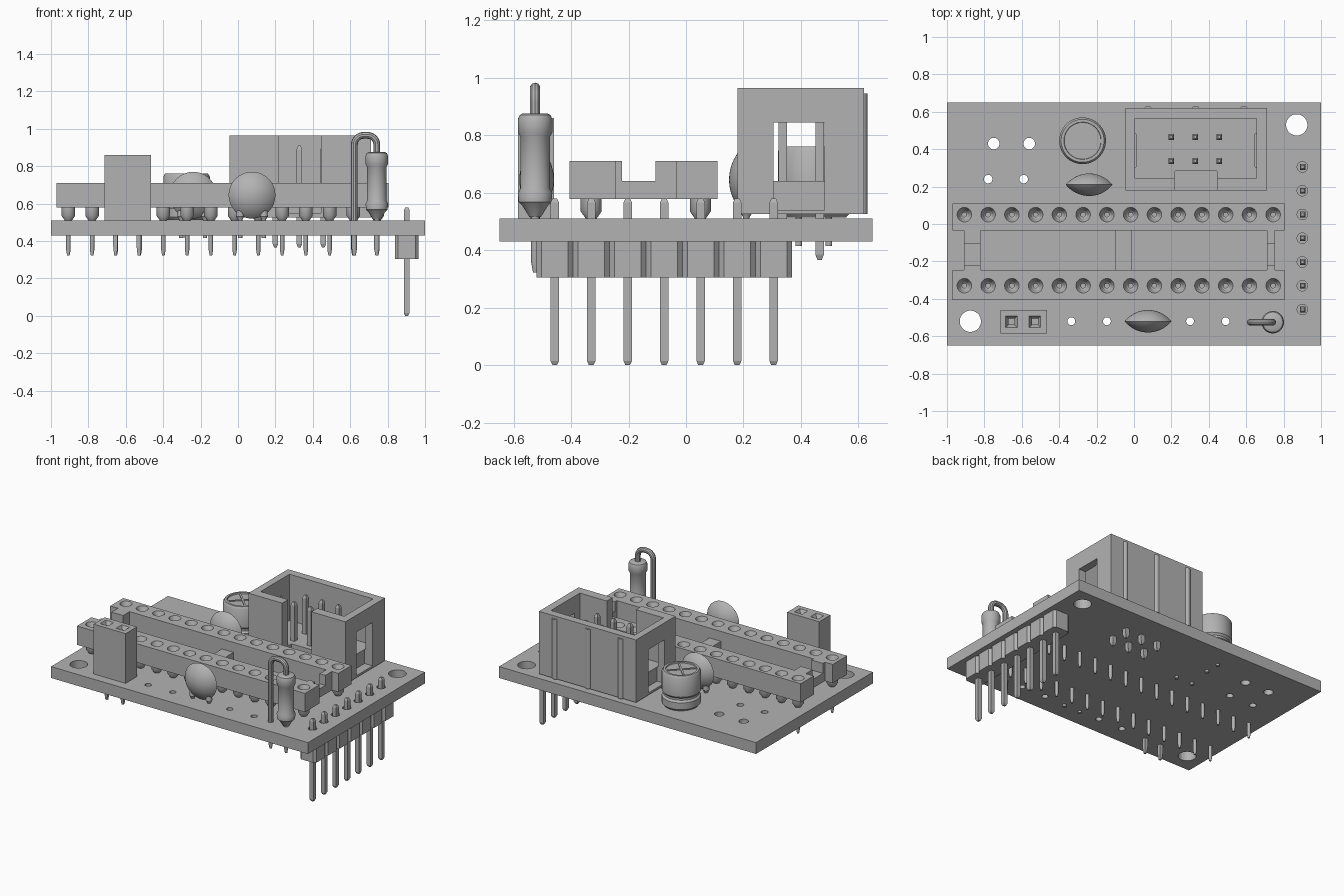
import bpy, bmesh
from math import sin, cos, pi, sqrt, radians
from mathutils import Matrix, Vector

if "Cube" in bpy.data.objects:
    bpy.data.objects.remove(bpy.data.objects["Cube"], do_unlink=True)

grey = bpy.data.materials.new("plain grey")
grey.use_nodes = True
COLOR = (0.45, 0.45, 0.45, 1)
grey.diffuse_color = COLOR
grey.node_tree.nodes["Principled BSDF"].inputs["Base Color"].default_value = COLOR


def add_box(bm, x0, x1, y0, y1, z0, z1):
    m = Matrix.Translation(((x0 + x1) / 2, (y0 + y1) / 2, (z0 + z1) / 2))
    m = m @ Matrix.Diagonal((x1 - x0, y1 - y0, z1 - z0, 1))
    bmesh.ops.create_cube(bm, size=1, matrix=m)


def add_lathe(bm, profile, x=0, y=0, n=20, turn=None):
    """Turned solid from (radius, z) pairs, bottom to top; n=4 gives a square pin."""
    k = sqrt(2) if n == 4 else 1
    off = pi / n
    rings = []
    for r, z in profile:
        ring = []
        for i in range(n):
            a = 2 * pi * i / n + off
            p = Vector((r * k * cos(a), r * k * sin(a), z))
            if turn:
                p = turn @ p
            ring.append(bm.verts.new((p.x + x, p.y + y, p.z)))
        rings.append(ring)
    for a, b in zip(rings, rings[1:]):
        for i in range(n):
            j = (i + 1) % n
            bm.faces.new((a[i], a[j], b[j], b[i]))
    bm.faces.new(rings[0][::-1])
    bm.faces.new(rings[-1])


def finish(name, bm, smooth=False):
    bmesh.ops.recalc_face_normals(bm, faces=bm.faces[:])
    me = bpy.data.meshes.new(name)
    bm.to_mesh(me)
    bm.free()
    me.materials.append(grey)
    ob = bpy.data.objects.new(name, me)
    bpy.context.collection.objects.link(ob)
    if smooth:
        bpy.ops.object.select_all(action='DESELECT')
        ob.select_set(True)
        bpy.context.view_layer.objects.active = ob
        bpy.ops.object.shade_smooth_by_angle(angle=radians(35))
    return ob


def bake(ob):
    dg = bpy.context.evaluated_depsgraph_get()
    return bpy.data.meshes.new_from_object(ob.evaluated_get(dg))


def cut(ob, bm):
    cutter = finish("cutter", bm)
    cutter.hide_render = True
    mod = ob.modifiers.new("cut", 'BOOLEAN')
    mod.operation, mod.solver, mod.object = 'DIFFERENCE', 'EXACT', cutter
    me = bake(ob)
    ob.modifiers.clear()
    ob.data = me
    bpy.data.objects.remove(cutter, do_unlink=True)


def boxes(name, *dims):
    bm = bmesh.new()
    for d in dims:
        add_box(bm, *d)
    return finish(name, bm) if name else bm


PITCH = 0.127
socket_x = [-0.907 + PITCH * i for i in range(14)]
edge_y = [-0.457 + PITCH * i for i in range(7)]
rows = (0.05, -0.33)

# Circuit board with mounting, component and pin holes
board = boxes("circuit_board", (-1, 1, -0.65, 0.65, 0.43, 0.51))
holes = [(0.87, 0.53, 0.057), (-0.875, -0.52, 0.057)]
holes += [(x, 0.43, 0.031) for x in (-0.75, -0.56)]
holes += [(x, 0.24, 0.023) for x in (-0.78, -0.59)]
holes += [(x, -0.52, 0.021) for x in (-0.335, -0.145, 0.30, 0.49)]
holes += [(0.9, y, 0.028) for y in edge_y]
bm = bmesh.new()
for x, y, r in holes:
    add_lathe(bm, [(r, 0.4), (r, 0.55)], x, y, 24)
cut(board, bm)

# Chip socket: two rails with funnel holes, stand-offs and pins
for row, label in zip(rows, ("back", "front")):
    rail = boxes("socket_rail_" + label,
                 (-0.97, 0.805, row - 0.075 + (0 if row < 0 else -0.01),
                  row + 0.06 + (0.025 if row < 0 else 0), 0.578, 0.71))
    bm = bmesh.new()
    for x in socket_x:
        add_lathe(bm, [(0.012, 0.6), (0.012, 0.66), (0.022, 0.67), (0.04, 0.712)], x, row)
    cut(rail, bm)
    bm = bmesh.new()
    for x in socket_x:
        add_lathe(bm, [(0.02, 0.511), (0.037, 0.535), (0.037, 0.58)], x, row)
        add_lathe(bm, [(0.007, 0.323), (0.012, 0.35), (0.012, 0.53)], x, row, 12)
    finish("socket_pins_" + label, bm, True)

# Cross bars of the socket, with full-height shoulders at both ends
bars = [(a, b, -0.25, -0.03, 0.578, 0.64) for a, b in ((-0.91, -0.82), (-0.1, -0.01), (0.71, 0.755))]
shoulders = [(a, b, c, d, 0.578, 0.71) for a, b in ((-0.91, -0.82), (0.71, 0.755))
             for c, d in ((-0.107, -0.03), (-0.25, -0.222))]
boxes("socket_cross_bars", *bars)
boxes("socket_shoulders", *shoulders)

# Two-way socket block
block = boxes("two_way_socket", (-0.715, -0.465, -0.585, -0.46, 0.51, 0.86))
bm = bmesh.new()
for x in (-0.655, -0.53):
    add_lathe(bm, [(0.016, 0.7), (0.016, 0.835), (0.032, 0.862)], x, -0.522, 4)
cut(block, bm)
bm = bmesh.new()
for x in (-0.655, -0.53):
    add_lathe(bm, [(0.007, 0.323), (0.012, 0.37), (0.012, 0.52)], x, -0.522, 4)
finish("two_way_socket_pins", bm)

# Shrouded connector: cavity, key slot, side windows, back ribs
shroud = boxes("connector_shroud", (-0.045, 0.71, 0.18, 0.62, 0.525, 0.965))
cut(shroud, boxes(None, (0.005, 0.655, 0.245, 0.565, 0.64, 1.0)))
cut(shroud, boxes(None, (0.218, 0.445, 0.1, 0.283, 0.55, 1.0)))
cut(shroud, boxes(None, (-0.1, 0.012, 0.305, 0.482, 0.54, 0.845),
                  (0.648, 0.8, 0.305, 0.482, 0.54, 0.845)))
bm = bmesh.new()
for x in (0.075, 0.33, 0.588):
    add_lathe(bm, [(0.022, 0.525), (0.022, 0.945)], x, 0.61, 16)
finish("connector_ribs", bm, True)
bm = bmesh.new()
for x in (0.2, 0.328, 0.456):
    for y in (0.337, 0.465):
        add_lathe(bm, [(0.007, 0.365), (0.015, 0.385), (0.015, 0.89), (0.007, 0.91)], x, y, 4)
finish("connector_pins", bm)

# Edge pin header: chamfered plastic blocks and long square pins
bm = bmesh.new()
for y in edge_y:
    h, c = PITCH / 2, 0.017
    outline = [(h, h - c), (h - c, h), (c - h, h), (-h, h - c),
               (-h, c - h), (c - h, -h), (h - c, -h), (h, c - h)]
    low = [bm.verts.new((0.902 + a, y + b, 0.305)) for a, b in outline]
    face = bm.faces.new(low)
    ext = bmesh.ops.extrude_face_region(bm, geom=[face], use_keep_orig=True)
    tops = [v for v in ext["geom"] if isinstance(v, bmesh.types.BMVert)]
    bmesh.ops.translate(bm, verts=tops, vec=(0, 0, 0.125))
finish("edge_header_body", bm)
bm = bmesh.new()
for y in edge_y:
    add_lathe(bm, [(0.008, 0), (0.015, 0.015), (0.015, 0.565), (0.008, 0.58)], 0.902, y, 4)
finish("edge_header_pins", bm)

# Can capacitor with groove, rim and cross on top
bm = bmesh.new()
add_lathe(bm, [(0.112, 0.513), (0.125, 0.528), (0.125, 0.575), (0.113, 0.588), (0.113, 0.602),
               (0.125, 0.615), (0.125, 0.745), (0.115, 0.76), (0.1, 0.76), (0.098, 0.752)],
          -0.275, 0.445, 40)
finish("can_capacitor", bm, True)
bm = bmesh.new()
for s in (1, -1):
    m = Matrix.Translation((-0.275, 0.445, 0.754)) @ Matrix.Rotation(s * pi / 4, 4, 'Z')
    bmesh.ops.create_cube(bm, size=1, matrix=m @ Matrix.Diagonal((0.18, 0.012, 0.006, 1)))
finish("can_capacitor_cross", bm)
bm = bmesh.new()
for y in (0.392, 0.497):
    add_lathe(bm, [(0.012, 0.415), (0.012, 0.52)], -0.275, y, 12)
finish("can_capacitor_leads", bm, True)

# Lens-shaped disc capacitors on two leads
A, H = 0.125, 0.06
R = (A * A + H * H) / (2 * H)
lens = []
for i in range(-12, 13):
    z = 0.9995 * H * sin(i / 12 * pi / 2)
    lens.append((sqrt(R * R - (abs(z) + R - H) ** 2), z))
tilt = Matrix.Translation((0, 0, 0.645)) @ Matrix.Rotation(pi / 2, 4, 'X')
for name, x, y in (("front", 0.075, -0.52), ("back", -0.24, 0.21)):
    bm = bmesh.new()
    add_lathe(bm, lens, x, y, 40, tilt)
    finish("disc_capacitor_" + name, bm, True)
    bm = bmesh.new()
    for s in (-1, 1):
        add_lathe(bm, [(0.012, 0.415), (0.012, 0.515), (0.022, 0.53), (0.016, 0.6)],
                  x + s * PITCH / 2, y, 12)
    finish("disc_capacitor_leads_" + name, bm, True)

# Upright resistor with a looped lead
bm = bmesh.new()
add_lathe(bm, [(0.02, 0.515), (0.045, 0.555), (0.058, 0.568), (0.06, 0.6), (0.052, 0.615), (0.052, 0.795),
               (0.06, 0.81), (0.06, 0.855), (0.054, 0.87), (0.045, 0.875)], 0.742, -0.525, 32)
add_lathe(bm, [(0.008, 0.323), (0.015, 0.36), (0.015, 0.52)], 0.742, -0.525, 12)
add_lathe(bm, [(0.008, 0.323), (0.015, 0.36), (0.015, 0.52)], 0.622, -0.525, 12)
finish("resistor_body", bm, True)
path = [(0.622, 0.5)]
for cx, start in ((0.672, pi), (0.692, pi / 2)):
    path += [(cx + 0.05 * cos(start - i * pi / 16), 0.915 + 0.05 * sin(start - i * pi / 16))
             for i in range(9)]
path.append((0.742, 0.86))
curve = bpy.data.curves.new("lead_path", 'CURVE')
curve.dimensions, curve.bevel_depth, curve.bevel_resolution = '3D', 0.018, 3
spline = curve.splines.new('POLY')
spline.points.add(len(path) - 1)
for p, (x, z) in zip(spline.points, path):
    p.co = (x, -0.525, z, 1)
tube = bpy.data.objects.new("lead_path", curve)
bpy.context.collection.objects.link(tube)
bm = bmesh.new()
bm.from_mesh(bake(tube))
bpy.data.objects.remove(tube, do_unlink=True)
finish("resistor_lead", bm, True)
